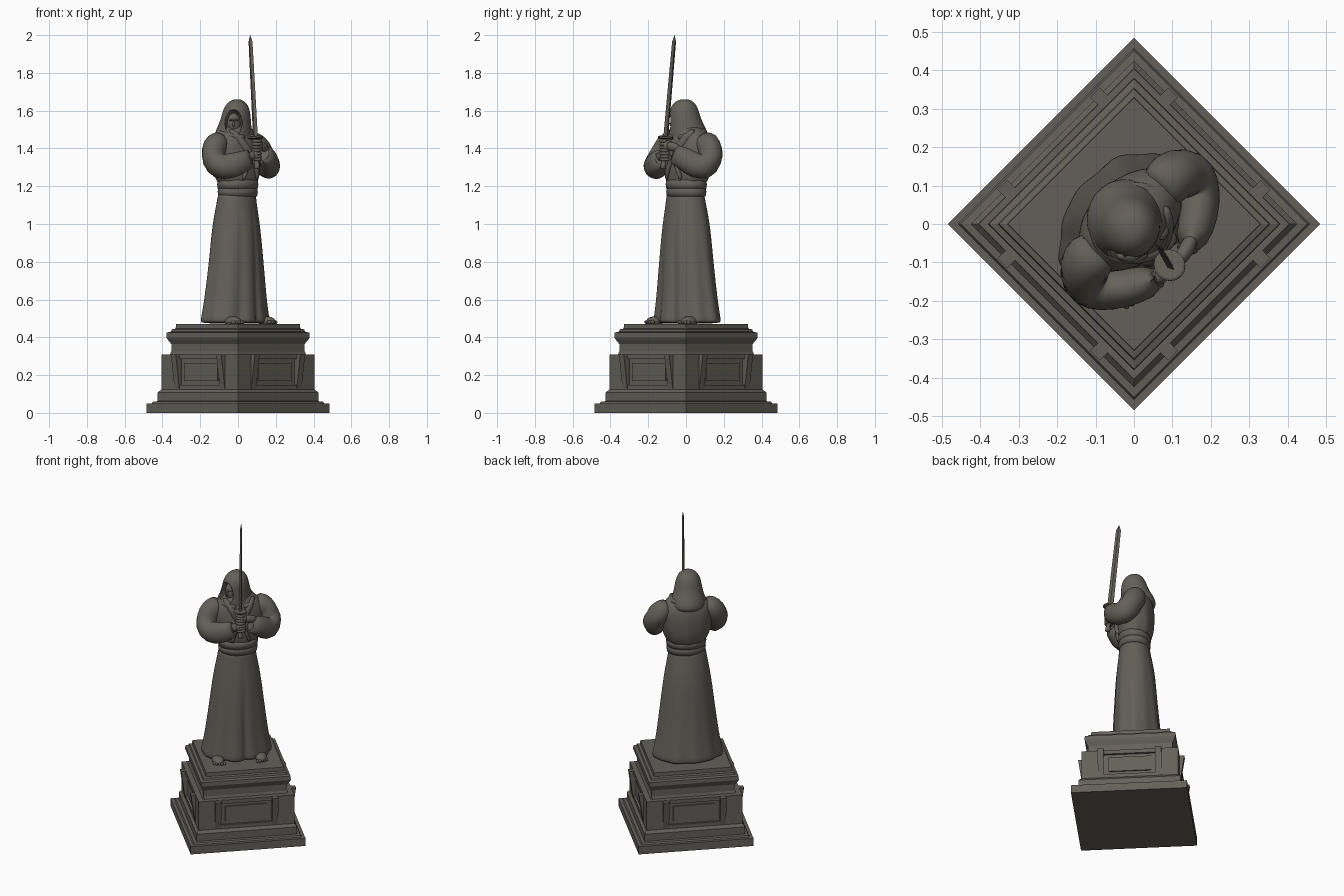
import bpy, math
from mathutils import Vector, Matrix

if "Cube" in bpy.data.objects:
    bpy.data.objects.remove(bpy.data.objects["Cube"])

stone = bpy.data.materials.new("dark_stone")
stone.diffuse_color = (0.125, 0.118, 0.1, 1)
stone.use_nodes = True
stone.node_tree.nodes["Principled BSDF"].inputs["Base Color"].default_value = stone.diffuse_color
TURN = math.radians(45)      # the statue and plinth face the front right


def loft(name, rings, rot=TURN, smooth=True, sub=0):
    """Skin a list of equal-length point rings and cap both ends."""
    n = len(rings[0])
    verts = [tuple(p) for r in rings for p in r]
    faces = [tuple(reversed(range(n))), tuple(range((len(rings) - 1) * n, len(rings) * n))]
    for i in range(len(rings) - 1):
        for j in range(n):
            k = (j + 1) % n
            faces.append((i * n + j, i * n + k, (i + 1) * n + k, (i + 1) * n + j))
    me = bpy.data.meshes.new(name)
    me.from_pydata(verts, [], faces)
    me.materials.append(stone)
    for p in me.polygons:
        p.use_smooth = smooth
    ob = bpy.data.objects.new(name, me)
    ob.rotation_euler.z = rot
    bpy.context.collection.objects.link(ob)
    if sub:
        ob.modifiers.new("round", 'SUBSURF').levels = sub
        ob.modifiers["round"].render_levels = sub
    return ob


def oval(z, cx, cy, rx, ry, n=32, wave=lambda t, z: 0):
    """Horizontal ring, angle zero pointing forward (-y)."""
    out = []
    for i in range(n):
        t = -math.pi + 2 * math.pi * i / n
        w = 1 + wave(t, z)
        out.append((cx + rx * w * math.sin(t), cy - ry * w * math.cos(t), z))
    return out


def tube(name, pts, n=16, sub=1, wave=0):
    """Tube through (x, y, z, side radius, upright radius)."""
    rings = []
    for i, p in enumerate(pts):
        a, b = pts[max(i - 1, 0)], pts[min(i + 1, len(pts) - 1)]
        d = (Vector(b[:3]) - Vector(a[:3])).normalized()
        ref = Vector((0, 0, 1)) if abs(d.z) < 0.85 else Vector((0, -1, 0))
        s = d.cross(ref).normalized()
        u = s.cross(d)
        ring = []
        for j in range(n):
            t = 2 * math.pi * j / n
            w = 1 + wave * math.sin(3 * t + 1.9 * i)
            ring.append(Vector(p[:3]) + s * (p[3] * w * math.cos(t)) + u * (p[4] * w * math.sin(t)))
        rings.append(ring)
    return loft(name, rings, sub=sub)


def ball(name, c, r, rot=TURN, n=20):
    rings = []
    for i in range(1, 14):
        a = math.pi * i / 14
        rings.append(oval(c[2] - r[2] * math.cos(a), c[0], c[1], r[0] * math.sin(a), r[1] * math.sin(a), n))
    return loft(name, rings, rot)


def block(name, x0, x1, y0, y1, z0, z1, rot=TURN, lean=0):
    """Box whose front side (y0) can lean outward at the top."""
    q = lambda f, z: [(x0, f, z), (x1, f, z), (x1, y1, z), (x0, y1, z)]
    return loft(name, [q(y0, z0), q(y0 - lean, z1)], rot, False)


# ---- plinth: square moulding profile (half diagonal, height)
profile = [(.485, 0), (.485, .05), (.457, .05), (.45, .06), (.425, .062), (.425, .108), (.405, .125),
           (.385, .126), (.385, .308), (.36, .31), (.353, .325), (.353, .365), (.37, .385), (.38, .4),
           (.378, .425), (.355, .43), (.35, .442), (.33, .446), (.328, .47)]
loft("plinth", [[(d, 0, z), (0, d, z), (-d, 0, z), (0, -d, z)] for d, z in profile], 0, False)
for k in range(4):
    r = TURN + k * math.pi / 2
    block("plinth_top_rail", -.286, .286, -.286, -.25, .285, .31, r)
    block("plinth_bottom_rail", -.286, .286, -.286, -.25, .12, .148, r)
    block("plinth_panel", -.125, .125, -.28, -.25, .17, .265, r)
    for s in (-1, 1):
        a, b = sorted((s * .187, s * .286))
        block("plinth_corner", a, b, -.286, -.187, .12, .31, r)
        a, b = sorted((s * .152, s * .188))
        block("plinth_bracket", a, b, -.288, -.25, .13, .308, r, .026)


# ---- robe skirt with folds that deepen to the hem
def folds(t, z):
    a = max(0, 1.12 - z) / .65
    f = .022 * math.cos(7 * t + .6) + .018 * math.cos(11 * t + 2) + .012 * math.cos(4 * t + 1)
    return a * (f - .13 * math.exp(-((t - .18) / .09) ** 2) - .05 * math.exp(-((t + .45) / .12) ** 2))


skirt = [(.472, .018, .206, .15), (.485, .018, .206, .15), (.54, .017, .195, .145), (.62, .015, .182, .138),
         (.72, .012, .17, .132), (.82, .01, .158, .125), (.92, .009, .147, .119), (1.0, .008, .136, .112),
         (1.08, .006, .122, .1), (1.13, .003, .112, .092), (1.19, .002, .108, .088)]
loft("robe_skirt", [oval(z, -.006, cy, rx, ry, 72, folds) for z, cy, rx, ry in skirt], sub=1)

# ---- sash in two wraps
for z0, z1, g in ((1.145, 1.195, 0), (1.185, 1.235, .003)):
    loft("sash", [oval(z, 0, .002, .113 + g + e, .091 + g + e, 40)
                  for z, e in ((z0, -.01), (z0 + .002, 0), ((z0 + z1) / 2, .004), (z1 - .002, 0), (z1, -.01))])


# ---- torso with blouse wrinkles
def wrinkles(t, z):
    return .018 * math.cos(9 * t + 8 * z) * max(0, 1.45 - z) / .2


torso = [(1.2, .004, .105, .086), (1.23, .006, .12, .098), (1.27, .01, .138, .106), (1.32, .012, .15, .108),
         (1.38, .014, .158, .108), (1.43, .015, .156, .102), (1.47, .014, .13, .09), (1.5, .01, .095, .075),
         (1.53, .005, .06, .055)]
loft("robe_top", [oval(z, 0, cy, rx, ry, 48, wrinkles) for z, cy, rx, ry in torso], sub=1)
for s in (1, -1):
    tube("lapel", [(s * .09, -.02, 1.5, .016, .022), (s * .06, -.075, 1.45, .016, .024),
                   (s * .01, -.1, 1.375, .014, .022), (-s * .035, -.1, 1.3, .012, .02),
                   (-s * .055, -.09, 1.23, .01, .016)], 10)

# ---- sleeves, open and wide at the cuff
for s, lift in ((-1, 0), (1, .025)):
    tube("sleeve", [(s * .1, .02, 1.45, .05, .045), (s * .138, .02, 1.435, .068, .062),
                    (s * .172, .014, 1.39, .07, .072), (s * .192, -.005, 1.34, .07, .074),
                    (s * .188, -.04, 1.302, .068, .072), (s * .155, -.085, 1.302, .056, .07),
                    (s * .11, -.12, 1.322 + lift, .047, .062), (s * .055, -.143, 1.348 + lift, .041, .052),
                    (s * .045, -.146, 1.352 + lift, .035, .044), (s * .06, -.14, 1.346 + lift, .026, .03)],
         20, 1, .045)
    # forearm and hand on the grip
    hz = 1.365 + (s + 1) * .025
    tube("wrist", [(s * .09, -.13, hz - .02, .022, .024), (s * .04, -.147, hz - .004, .02, .024),
                   (s * .012, -.15, hz, .02, .027)], 12)
    ball("palm", (s * .014 - .008, -.146, hz), (.024, .026, .03), n=14)
    for i in range(4):
        z = hz - .024 + i * .016
        tube("finger", [(-.01 + .026 * math.sin(a) * s, -.144 - .026 * math.cos(a), z, .0085, .0085)
                        for a in (1.2, .6, 0, -.6, -1.2, -1.8)], 8)

# ---- sword, edge forward, leaning slightly back
LOW, TIP = Vector((-.011, -.143, 1.44)), Vector((.003, -.088, 2.0))
up = (TIP - LOW).normalized()
side = up.cross(Vector((0, -1, 0))).normalized()
fore = side.cross(up)


def sword_part(name, steps, n, smooth):
    """steps: distance along the sword, half width forward, half thickness."""
    rings = []
    for d, w, h in steps:
        c = LOW + up * d
        rings.append([c + fore * (w * math.cos(2 * math.pi * j / n)) + side * (h * math.sin(2 * math.pi * j / n))
                      for j in range(n)])
    return loft(name, rings, smooth=smooth)


L = (TIP - LOW).length
sword_part("blade", [(.01, .018, .008), (.3, .0165, .007), (L - .035, .0145, .006), (L, .001, .001)], 4, False)
sword_part("guard", [(.01, .036, .034), (.013, .042, .04), (.021, .042, .04), (.024, .036, .034)], 16, False)
sword_part("grip", [(-.15, .008, .008), (-.145, .015, .014), (-.125, .015, .014), (-.12, .012, .011),
                    (.012, .013, .012)], 12, True)

# ---- hood, turned to the front, with a hollow opening
hood_rings = [(1.435, -.022, .02, .085, .08), (1.45, -.024, .012, .1, .105), (1.475, -.024, .01, .1, .108),
              (1.505, -.021, .006, .093, .1), (1.54, -.014, -.002, .083, .089), (1.575, -.01, -.008, .077, .082),
              (1.61, -.008, -.01, .069, .075), (1.64, -.006, -.01, .052, .058), (1.656, -.005, -.008, .03, .034),
              (1.66, -.005, -.008, .012, .014)]
hood = loft("hood", [oval(*r, 32) for r in hood_rings], 0, sub=1)
cutter = ball("hood_cutter", (-.024, -.088, 1.535), (.047, .072, .07), 0)
cutter.hide_render = True
cutter.hide_set(True)
cut = hood.modifiers.new("opening", 'BOOLEAN')
cut.operation, cut.solver, cut.object = 'DIFFERENCE', 'EXACT', cutter

# ---- face inside the hood
ball("face", (-.022, -.038, 1.53), (.036, .04, .058), 0)
ball("nose", (-.023, -.076, 1.528), (.007, .011, .014), 0, 10)
ball("brow", (-.022, -.066, 1.55), (.026, .014, .007), 0, 12)
ball("chin", (-.022, -.064, 1.489), (.018, .014, .014), 0, 12)

# ---- gathered cowl around the neck
tube("cowl", [(.1 * math.sin(a) - .004, .008 - .085 * math.cos(a), 1.478 - .02 * math.cos(a), .018, .016)
              for a in [math.radians(10 + 340 * i / 14) for i in range(15)]], 10)

# ---- bare feet with toes
for s in (-1, 1):
    x = s * .128 - .008
    ball("foot", (x, -.095, .485), (.036, .055, .026))
    for i in range(5):
        ball("toe", (x + s * (i - 2) * .0145, -.146 + abs(i - .8) * .005, .48), (.0085, .015, .01), n=8)
